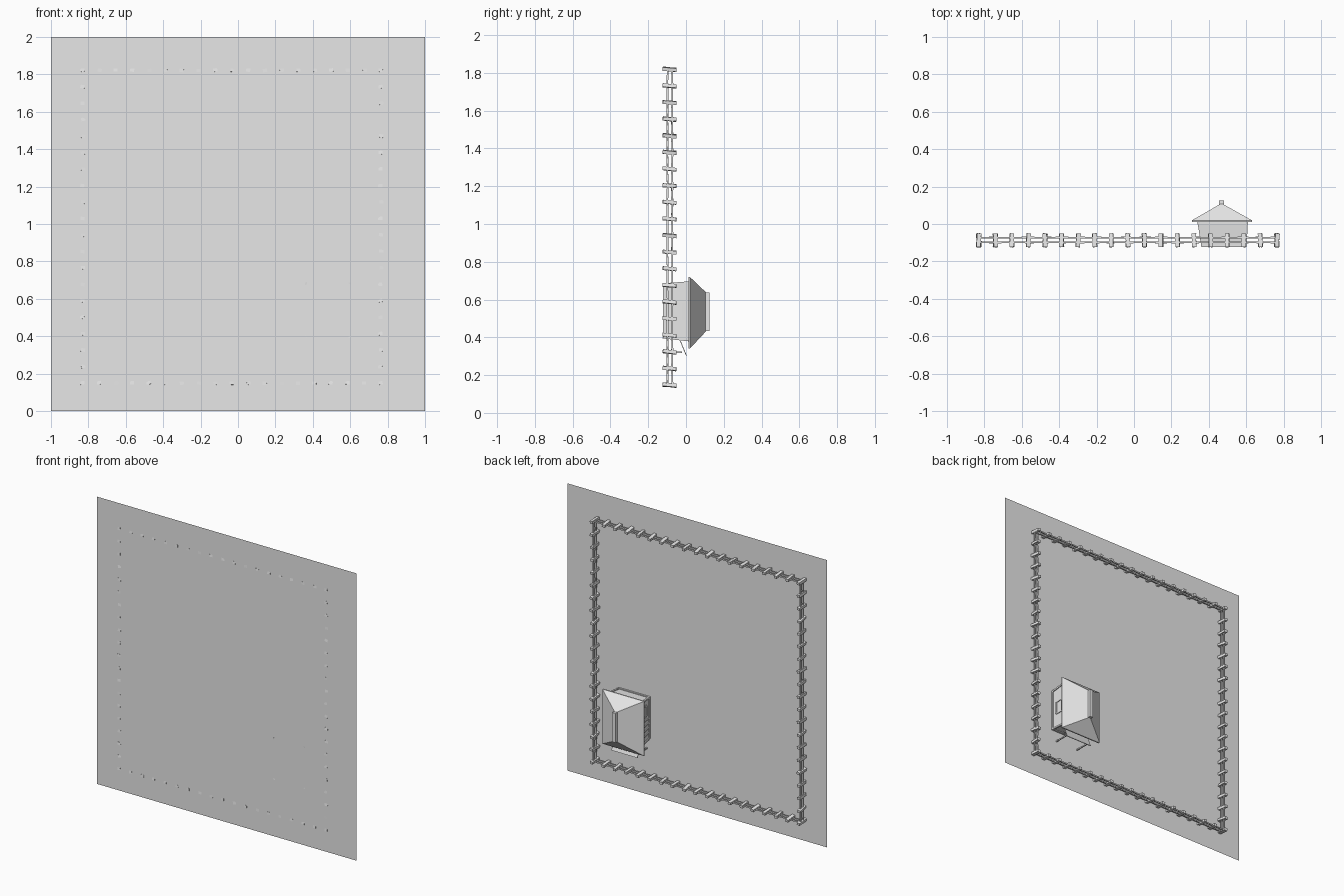
import bpy, bmesh, math, random
from mathutils import Matrix, Vector, Euler

random.seed(4)
cube = bpy.data.objects.get("Cube")
if cube:
    bpy.data.objects.remove(cube, do_unlink=True)

grey = bpy.data.materials.new("plain grey")
grey.use_nodes = True
grey.diffuse_color = (0.8, 0.8, 0.8, 1)
grey.node_tree.nodes["Principled BSDF"].inputs["Base Color"].default_value = (0.8, 0.8, 0.8, 1)

GROUND = -0.122


def finish(name, bm):
    mesh = bpy.data.meshes.new(name)
    bmesh.ops.recalc_face_normals(bm, faces=bm.faces)
    bm.to_mesh(mesh)
    bm.free()
    mesh.materials.append(grey)
    obj = bpy.data.objects.new(name, mesh)
    bpy.context.collection.objects.link(obj)
    return obj


def box(bm, centre, size, rot=(0, 0, 0)):
    m = Matrix.Translation(centre) @ Euler(rot).to_matrix().to_4x4() @ Matrix.Diagonal((*size, 1))
    bmesh.ops.create_cube(bm, size=1, matrix=m)


def beam(bm, a, b, width):
    """Square bar from point a to point b."""
    a, b = Vector(a), Vector(b)
    q = (b - a).to_track_quat('Z', 'Y').to_matrix().to_4x4()
    m = Matrix.Translation((a + b) / 2) @ q @ Matrix.Diagonal((width, width, (b - a).length, 1))
    bmesh.ops.create_cube(bm, size=1, matrix=m)


def rect(x0, x1, z0, z1, y):
    return [Vector((x, y, z)) for x, z in ((x0, z0), (x1, z0), (x1, z1), (x0, z1))]


def loft(bm, lower, upper):
    """Closed solid between two four-cornered rings."""
    a = [bm.verts.new(p) for p in lower]
    b = [bm.verts.new(p) for p in upper]
    bm.faces.new(a)
    bm.faces.new(b)
    for i in range(4):
        j = (i + 1) % 4
        bm.faces.new((a[i], a[j], b[j], b[i]))


# Ground sheet
bm = bmesh.new()
bm.faces.new([bm.verts.new(p) for p in rect(-1, 1, 0, 2, GROUND)])
finish("ground_sheet", bm)

# Fence posts and rails around the four sides
STEP = 0.088
X0, Z0, NX, NZ = -0.83, 0.147, 18, 19
X1, Z1 = X0 + NX * STEP + 0.01, Z0 + NZ * STEP
sides = [((X0, Z0), (X1, Z0), NX), ((X1, Z0), (X1, Z1), NZ),
         ((X1, Z1), (X0, Z1), NX), ((X0, Z1), (X0, Z0), NZ)]
posts, rails = bmesh.new(), bmesh.new()
for (xa, za), (xb, zb), count in sides:
    spots = [(xa + (xb - xa) * i / count, za + (zb - za) * i / count) for i in range(count + 1)]
    for x, z in spots[:-1]:
        tilt = (random.uniform(-0.14, -0.04), random.uniform(-0.2, 0.2), random.uniform(-0.1, 0.1))
        box(posts, (x, -0.087, z), (0.022, 0.073, 0.018), tilt)
    for level in (-0.098, -0.073):
        for (x, z), (u, w) in zip(spots, spots[1:]):
            dy = random.uniform(-0.002, 0.002)
            beam(rails, (x, level + dy, z), (u, level - dy, w), 0.009)
finish("fence_posts", posts)
finish("fence_rails", rails)

# House body, flaring outward towards the eaves
foot = rect(0.366, 0.596, 0.40, 0.68, GROUND)
top = rect(0.345, 0.603, 0.385, 0.69, 0.015)
bm = bmesh.new()
loft(bm, foot, top)
finish("house_walls", bm)

# Corner posts, sill and wall plate
bm = bmesh.new()
for i in range(4):
    j = (i + 1) % 4
    beam(bm, foot[i], top[i], 0.012)
    for t in (0.05, 0.92):
        beam(bm, foot[i].lerp(top[i], t), foot[j].lerp(top[j], t), 0.012)
finish("house_frame", bm)


def on_wall(i, u, v):
    j = (i + 1) % 4
    return foot[i].lerp(foot[j], u).lerp(top[i].lerp(top[j], u), v)


# Framed openings: window on the right wall, window on the left wall, door below
bm = bmesh.new()
for wall, u0, u1, v0, v1 in ((3, 0.14, 0.4, 0.35, 0.8), (1, 0.35, 0.65, 0.35, 0.8),
                             (0, 0.35, 0.65, 0.05, 0.8)):
    ring = [on_wall(wall, u, v) for u, v in ((u0, v0), (u1, v0), (u1, v1), (u0, v1))]
    for k in range(4):
        beam(bm, ring[k], ring[(k + 1) % 4], 0.01)
finish("window_and_door_frames", bm)

# Boards on the right wall
bm = bmesh.new()
for u in (0.5, 0.62, 0.74, 0.86):
    beam(bm, on_wall(3, u, 0.06), on_wall(3, u, 0.9), 0.009)
finish("wall_boards", bm)

# Hipped roof with a thin eave and a ridge cap
bm = bmesh.new()
eave = (0.31, 0.63, 0.34, 0.72)
loft(bm, rect(*eave, 0.012), rect(*eave, 0.02))
loft(bm, rect(*eave, 0.02), rect(0.463, 0.473, 0.434, 0.636, 0.108))
finish("roof", bm)
bm = bmesh.new()
box(bm, (0.468, 0.112, 0.535), (0.026, 0.026, 0.205))
finish("ridge_cap", bm)

# Porch awning with its two supports
bm = bmesh.new()
box(bm, (0.472, -0.014, 0.342), (0.2, 0.004, 0.085), (math.radians(22), 0, 0))
finish("porch_awning", bm)
bm = bmesh.new()
for x in (0.385, 0.56):
    beam(bm, (x, GROUND, 0.322), (x, -0.022, 0.322), 0.008)
finish("porch_supports", bm)
